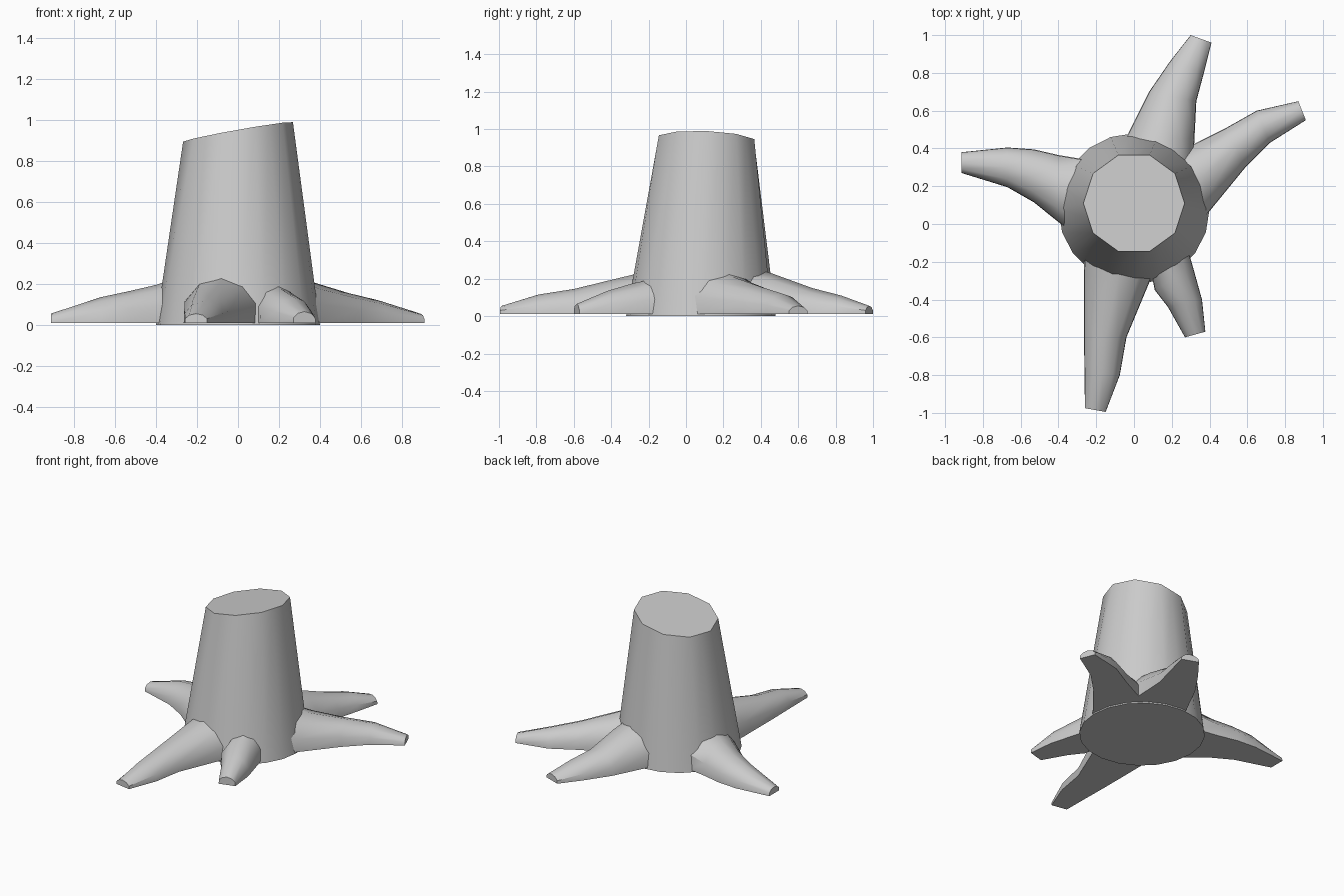
import bpy, bmesh, math
from mathutils import Vector

cube = bpy.data.objects.get("Cube")
if cube:
    bpy.data.objects.remove(cube, do_unlink=True)

grey = bpy.data.materials.new("plain grey")
grey.use_nodes = True
colour = (0.6, 0.6, 0.6, 1)
grey.diffuse_color = colour
grey.node_tree.nodes["Principled BSDF"].inputs["Base Color"].default_value = colour


def loft(name, rings, sharp):
    """Join matching closed rings of points, capped at both ends."""
    bm = bmesh.new()
    loops = [[bm.verts.new(p) for p in ring] for ring in rings]
    n = len(loops[0])
    for a, b in zip(loops, loops[1:]):
        for i in range(n):
            j = (i + 1) % n
            bm.faces.new((a[i], a[j], b[j], b[i]))
    bm.faces.new(loops[0][::-1])
    bm.faces.new(loops[-1])
    bmesh.ops.recalc_face_normals(bm, faces=bm.faces)
    mesh = bpy.data.meshes.new(name)
    bm.to_mesh(mesh)
    bm.free()
    obj = bpy.data.objects.new(name, mesh)
    bpy.context.collection.objects.link(obj)
    mesh.materials.append(grey)
    bpy.ops.object.select_all(action="DESELECT")
    obj.select_set(True)
    bpy.context.view_layer.objects.active = obj
    bpy.ops.object.shade_smooth_by_angle(angle=math.radians(sharp))


# Trunk: rounded foot tapering to a ten-sided, slanted cut
foot, cut = [], []
corners = [Vector((math.cos(i * math.tau / 10), math.sin(i * math.tau / 10))) * 0.268
           for i in range(10)]
for i in range(20):
    a = i * math.tau / 20
    foot.append((0.4 * math.cos(a), 0.08 + 0.4 * math.sin(a), 0))
    p = (corners[i // 2] + corners[(i + 1) // 2 % 10]) / 2
    cut.append((p.x, 0.11 + p.y, 0.942 + 0.178 * p.x - 0.04 * p.y))
loft("trunk", [foot, cut], 40)

# Roots: flat-bottomed arched sections between left and right outline points
half = [(-1, 0), (-0.98, 0.45), (-0.6, 0.84)]
arch = half + [(0, 1)] + [(-u, v) for u, v in reversed(half)]


def root(name, stations):
    rings = []
    for left, right, height in stations:
        l, r = Vector(left), Vector(right)
        ring = []
        for u, v in arch:
            p = (l + r) / 2 + (r - l) / 2 * u
            ring.append((p.x, p.y, 0.01 + height * v))
        rings.append(ring)
    loft(name, rings, 40)


root("front_root", [
    ((-0.26, -0.05), (0.16, -0.05), 0.26),
    ((-0.265, -0.26), (0.11, -0.24), 0.22),
    ((-0.265, -0.6), (-0.04, -0.6), 0.135),
    ((-0.262, -0.78), (-0.075, -0.8), 0.105),
    ((-0.26, -0.975), (-0.15, -0.995), 0.045)])
root("front_left_root", [
    ((0.06, -0.1), (0.26, -0.05), 0.21),
    ((0.11, -0.35), (0.31, -0.22), 0.165),
    ((0.18, -0.44), (0.36, -0.4), 0.125),
    ((0.27, -0.6), (0.378, -0.57), 0.055)])
root("left_root", [
    ((0.33, -0.02), (0.2, 0.36), 0.25),
    ((0.41, 0.08), (0.31, 0.42), 0.2),
    ((0.59, 0.3), (0.49, 0.51), 0.145),
    ((0.72, 0.43), (0.65, 0.6), 0.11),
    ((0.91, 0.55), (0.87, 0.65), 0.045)])
root("back_root", [
    ((0.31, 0.25), (-0.1, 0.3), 0.26),
    ((0.32, 0.45), (-0.04, 0.46), 0.22),
    ((0.33, 0.65), (0.08, 0.7), 0.14),
    ((0.37, 0.8), (0.19, 0.86), 0.1),
    ((0.41, 0.96), (0.3, 1.0), 0.045)])
root("right_root", [
    ((-0.25, 0.34), (-0.25, -0.1), 0.24),
    ((-0.4, 0.365), (-0.4, 0.01), 0.185),
    ((-0.53, 0.395), (-0.53, 0.115), 0.155),
    ((-0.67, 0.405), (-0.67, 0.195), 0.125),
    ((-0.913, 0.38), (-0.913, 0.27), 0.045)])
